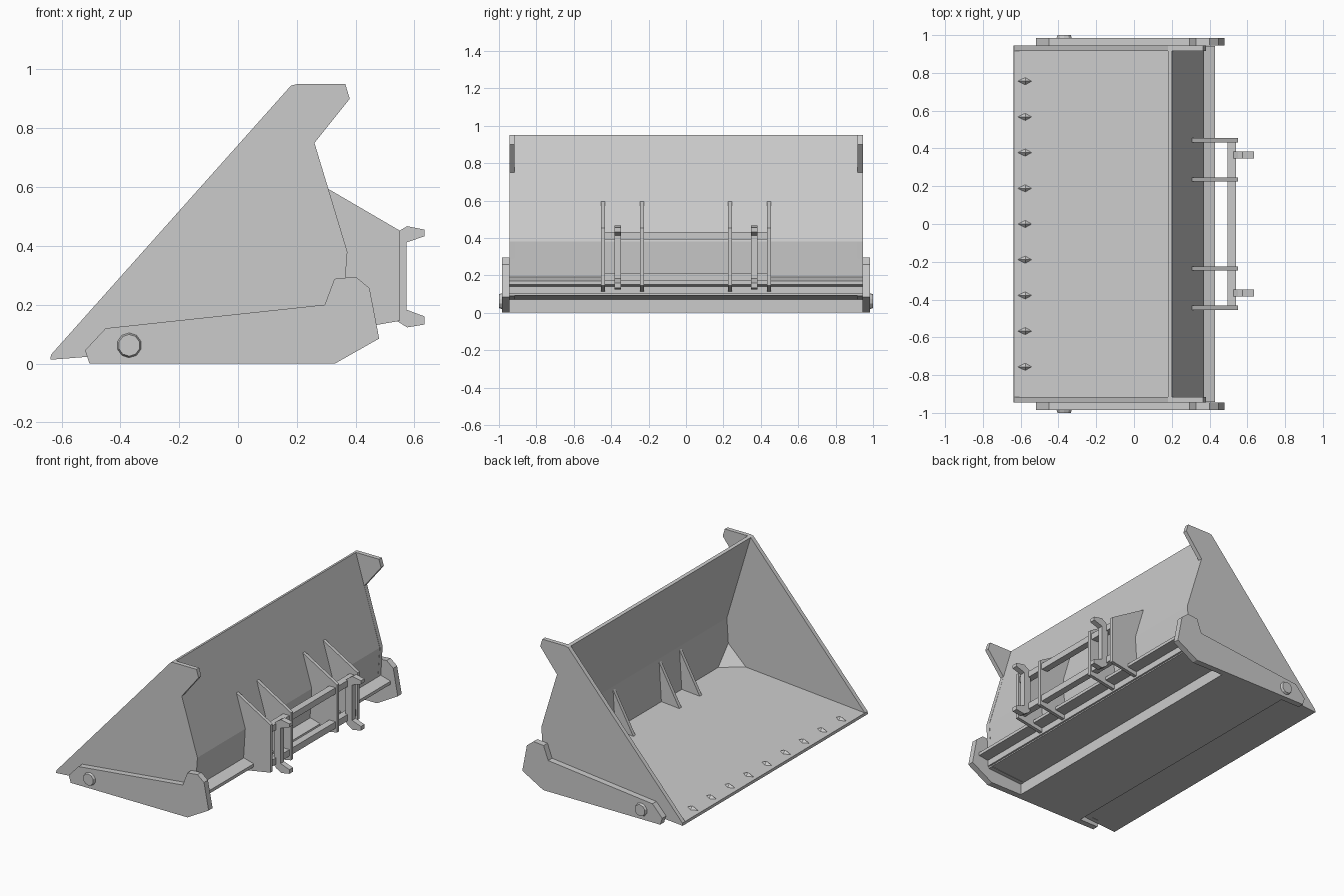
import bpy, bmesh
from math import pi
from mathutils import Matrix, Vector

cube = bpy.data.objects.get("Cube")
if cube:
    bpy.data.objects.remove(cube, do_unlink=True)

steel = bpy.data.materials.new("grey_steel")
steel.use_nodes = True
GREY = (0.6, 0.6, 0.6, 1)
steel.diffuse_color = GREY
steel.node_tree.nodes["Principled BSDF"].inputs["Base Color"].default_value = GREY


def finish(name, bm):
    """Turn a bmesh into a flat-shaded steel object."""
    bmesh.ops.recalc_face_normals(bm, faces=bm.faces)
    mesh = bpy.data.meshes.new(name)
    bm.to_mesh(mesh)
    bm.free()
    mesh.materials.append(steel)
    obj = bpy.data.objects.new(name, mesh)
    bpy.context.collection.objects.link(obj)
    return obj


def prism(name, profile, y0, y1):
    """Extrude an x-z profile from y0 to y1."""
    bm = bmesh.new()
    face = bm.faces.new([bm.verts.new((x, y0, z)) for x, z in profile])
    out = bmesh.ops.extrude_face_region(bm, geom=[face])
    moved = [v for v in out["geom"] if isinstance(v, bmesh.types.BMVert)]
    bmesh.ops.translate(bm, verts=moved, vec=(0, y1 - y0, 0))
    return finish(name, bm)


def bar(name, x0, x1, z0, z1, half):
    return prism(name, [(x0, z0), (x1, z0), (x1, z1), (x0, z1)], -half, half)


SIDES = (("front", -1), ("back", 1))
INNER, OUTER, SKID = 0.917, 0.945, 0.985

# Bucket shell: bent rear wall, sloping floor, wear plate and rear ledge
prism("rear_wall", [(0.18, 0.945), (0.2, 0.95), (0.37, 0.38), (0.352, 0.1),
                    (0.332, 0.1), (0.35, 0.38)], -INNER, INNER)
prism("floor", [(-0.638, 0.013), (0.35, 0.092), (0.35, 0.11), (-0.636, 0.03)],
      -INNER, INNER)
prism("wear_plate", [(-0.4, 0.03), (-0.37, 0), (0.1, 0), (0.1, 0.074)],
      -OUTER, OUTER)
prism("rear_ledge", [(0.34, 0.1), (0.362, 0.1), (0.362, 0.14), (0.43, 0.15),
                     (0.43, 0.17), (0.36, 0.19), (0.345, 0.15)], -0.943, 0.943)

side_profile = [(-0.638, 0.013), (-0.636, 0.03), (0.18, 0.945), (0.2, 0.95),
                (0.365, 0.95), (0.38, 0.9), (0.26, 0.75), (0.372, 0.38),
                (0.365, 0.29), (0.352, 0.09)]
skid_profile = [(-0.505, 0), (0.33, 0), (0.48, 0.085), (0.447, 0.257),
                (0.4, 0.295), (0.328, 0.288), (0.295, 0.2), (-0.45, 0.12),
                (-0.52, 0.045)]

for end, s in SIDES:
    prism("side_plate_" + end, side_profile, s * INNER, s * OUTER)
    prism("side_skid_" + end, skid_profile, s * OUTER, s * SKID)

    # Pin with a chamfered rim on the skid
    bm = bmesh.new()
    place = Matrix.Translation((-0.37, s * 0.99, 0.062)) @ Matrix.Rotation(-s * pi / 2, 4, "X")
    bmesh.ops.create_cone(bm, cap_ends=True, segments=10, radius1=0.044,
                          radius2=0.037, depth=0.02, matrix=place)
    finish("skid_pin_" + end, bm)

    # Triangular stiffener in the inner rear corner
    bm = bmesh.new()
    corner = Vector((0.335, s * INNER, 0.105))
    for offset in ((0, 0, 0), (-0.12, 0, -0.005), (0, -s * 0.12, 0), (0.005, 0, 0.115)):
        bm.verts.new(corner + Vector(offset))
    bmesh.ops.convex_hull(bm, input=bm.verts)
    finish("corner_stiffener_" + end, bm)

# Mounting brackets that pass through the rear wall
bracket = [(0.305, 0.595), (0.55, 0.452), (0.55, 0.145), (0.36, 0.112),
           (0.2, 0.09), (0.355, 0.37)]
hook = [(0.525, 0.43), (0.55, 0.452), (0.575, 0.467), (0.635, 0.455),
        (0.635, 0.433), (0.573, 0.412), (0.573, 0.183), (0.635, 0.16),
        (0.635, 0.133), (0.575, 0.123), (0.54, 0.145), (0.525, 0.165)]
for end, s in SIDES:
    for label, y in (("outer", 0.443), ("inner", 0.235)):
        prism(f"bracket_{label}_{end}", bracket, s * y - 0.011, s * y + 0.011)
    prism("coupler_hook_" + end, hook, s * 0.365 - 0.018, s * 0.365 + 0.018)

# Cross bars joining the brackets
bar("upper_cross_bar", 0.495, 0.54, 0.392, 0.432, 0.443)
bar("lower_cross_bar", 0.495, 0.54, 0.17, 0.212, 0.443)

# Row of faceted bolts along the cutting edge
for i in range(-4, 5):
    bm = bmesh.new()
    place = Matrix.Translation((-0.575, i * 0.189, 0.044)) @ Matrix.Diagonal((1, 0.5, 1, 1))
    bmesh.ops.create_cone(bm, cap_ends=True, segments=4, radius1=0.04,
                          radius2=0, depth=0.02, matrix=place)
    finish(f"edge_bolt_{i + 5}", bm)
